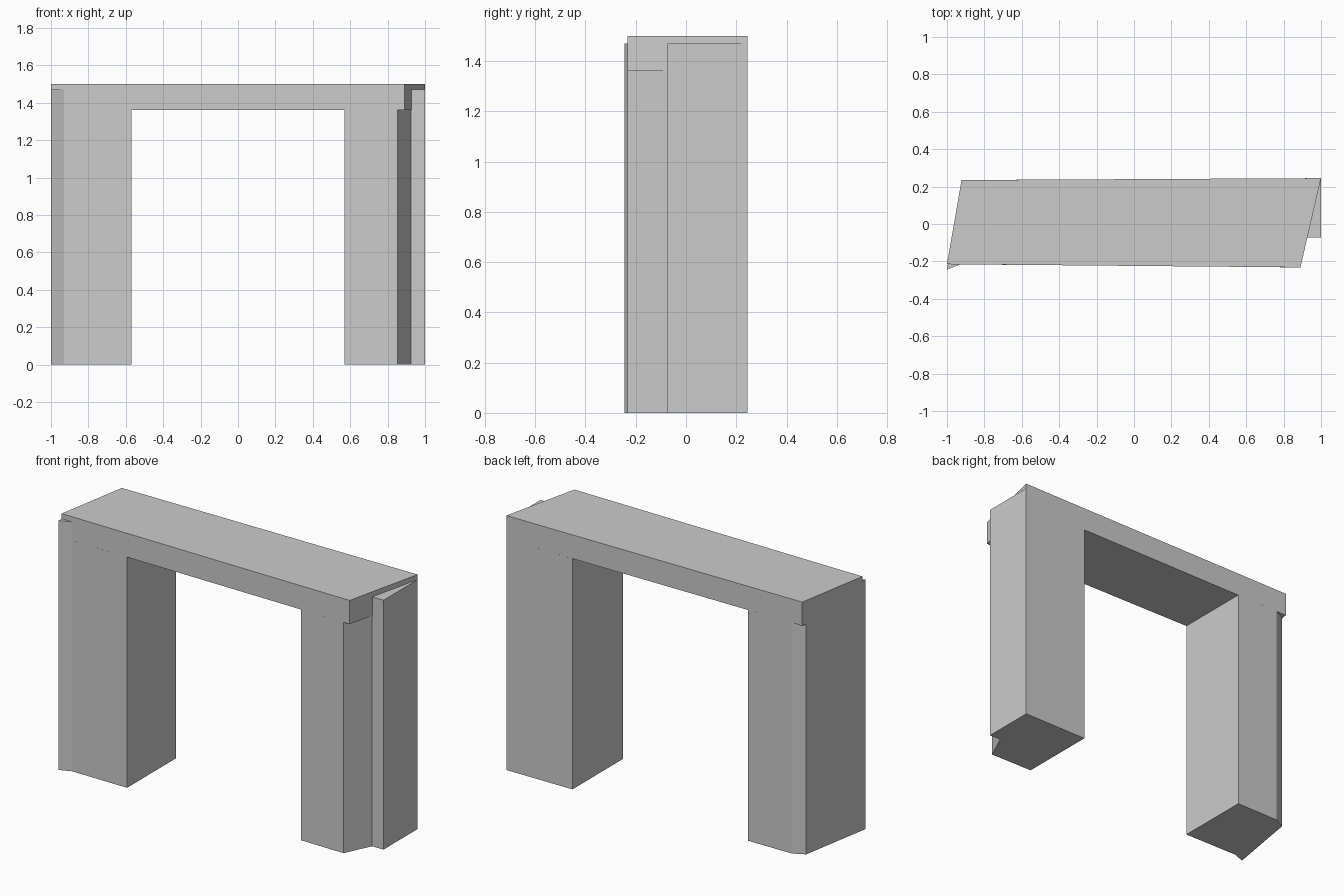
import bpy
import bmesh

cube = bpy.data.objects.get("Cube")
if cube:
    bpy.data.objects.remove(cube, do_unlink=True)

# Single stone colour
stone = bpy.data.materials.new("pale grey stone")
stone.use_nodes = True
colour = (0.6, 0.6, 0.6, 1)
stone.diffuse_color = colour
stone.node_tree.nodes["Principled BSDF"].inputs["Base Color"].default_value = colour


def prism(name, plan, bottom, top):
    """Extrude a flat plan outline upward into a solid."""
    bm = bmesh.new()
    base = bm.faces.new([bm.verts.new((x, y, bottom)) for x, y in plan])
    result = bmesh.ops.extrude_face_region(bm, geom=[base], use_keep_orig=True)
    for v in result["geom"]:
        if isinstance(v, bmesh.types.BMVert):
            v.co.z = top
    bmesh.ops.recalc_face_normals(bm, faces=bm.faces)
    mesh = bpy.data.meshes.new(name)
    bm.to_mesh(mesh)
    bm.free()
    mesh.materials.append(stone)
    obj = bpy.data.objects.new(name, mesh)
    bpy.context.collection.objects.link(obj)
    return obj


LINTEL_BOTTOM, LINTEL_TOP, CORNER_TOP = 1.36, 1.5, 1.47

# Slanted-end slab across the top
prism("lintel", [(-1, -0.215), (0.89, -0.232), (1, 0.245), (-0.922, 0.235)],
      LINTEL_BOTTOM, LINTEL_TOP)

# Pier on the -x side, with skewed outer corners
prism("right_pier", [(-0.57, -0.219), (-0.93, -0.216), (-1, -0.244),
                     (-0.924, 0.2), (-0.855, 0.235), (-0.57, 0.237)],
      0, LINTEL_BOTTOM)

# Thin flared corner rising beside the lintel
prism("right_pier_corner", [(-0.93, -0.216), (-1, -0.244), (-0.995, -0.213)],
      LINTEL_BOTTOM, CORNER_TOP)

# Pier on the +x side, notched at its front outer corner
prism("left_pier", [(0.57, -0.229), (0.852, -0.232), (0.925, -0.073),
                    (1, -0.073), (1, 0.245), (0.57, 0.243)],
      0, LINTEL_BOTTOM)

# Outer wedge rising beside the lintel
prism("left_pier_corner", [(0.925, -0.073), (1, -0.073), (1, 0.243)],
      LINTEL_BOTTOM, CORNER_TOP)
